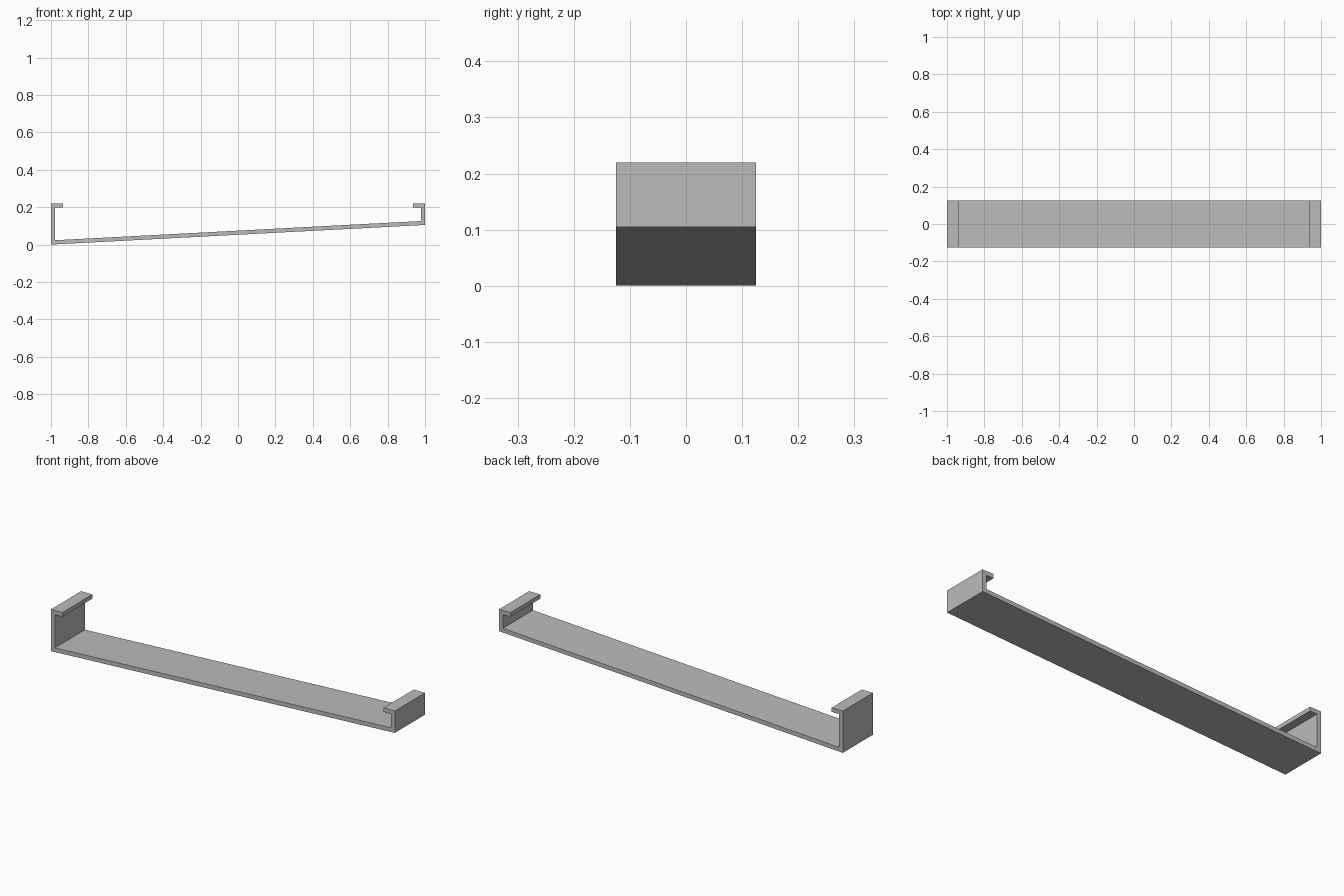
import bpy
import bmesh

cube = bpy.data.objects.get("Cube")
if cube:
    bpy.data.objects.remove(cube, do_unlink=True)

# Single grey material
grey = bpy.data.materials.new("light_grey")
grey.use_nodes = True
colour = (0.5, 0.5, 0.5, 1)
grey.diffuse_color = colour
grey.node_tree.nodes["Principled BSDF"].inputs["Base Color"].default_value = colour

HALF_DEPTH = 0.125
WALL = 0.022
LIP = 0.065
TOP = 0.22
RISE = 0.105


def floor_z(x):
    """Height of the sloping underside at x."""
    return RISE * (x + 1) / 2


# Closed outline of the sloping channel with inward lips
inner = 1 - WALL
tip = 1 - LIP
under = TOP - WALL
outline = [
    (-1, floor_z(-1)), (1, floor_z(1)), (1, TOP), (tip, TOP),
    (tip, under), (inner, under), (inner, floor_z(inner) + WALL),
    (-inner, floor_z(-inner) + WALL), (-inner, under), (-tip, under),
    (-tip, TOP), (-1, TOP),
]

# Extrude the outline from front to back
bm = bmesh.new()
face = bm.faces.new([bm.verts.new((x, -HALF_DEPTH, z)) for x, z in outline])
result = bmesh.ops.extrude_face_region(bm, geom=[face], use_keep_orig=True)
moved = [v for v in result["geom"] if isinstance(v, bmesh.types.BMVert)]
bmesh.ops.translate(bm, verts=moved, vec=(0, 2 * HALF_DEPTH, 0))
bmesh.ops.recalc_face_normals(bm, faces=bm.faces)

mesh = bpy.data.meshes.new("sloped_channel_bracket")
bm.to_mesh(mesh)
bm.free()
mesh.materials.append(grey)
bracket = bpy.data.objects.new("sloped_channel_bracket", mesh)
bpy.context.collection.objects.link(bracket)
